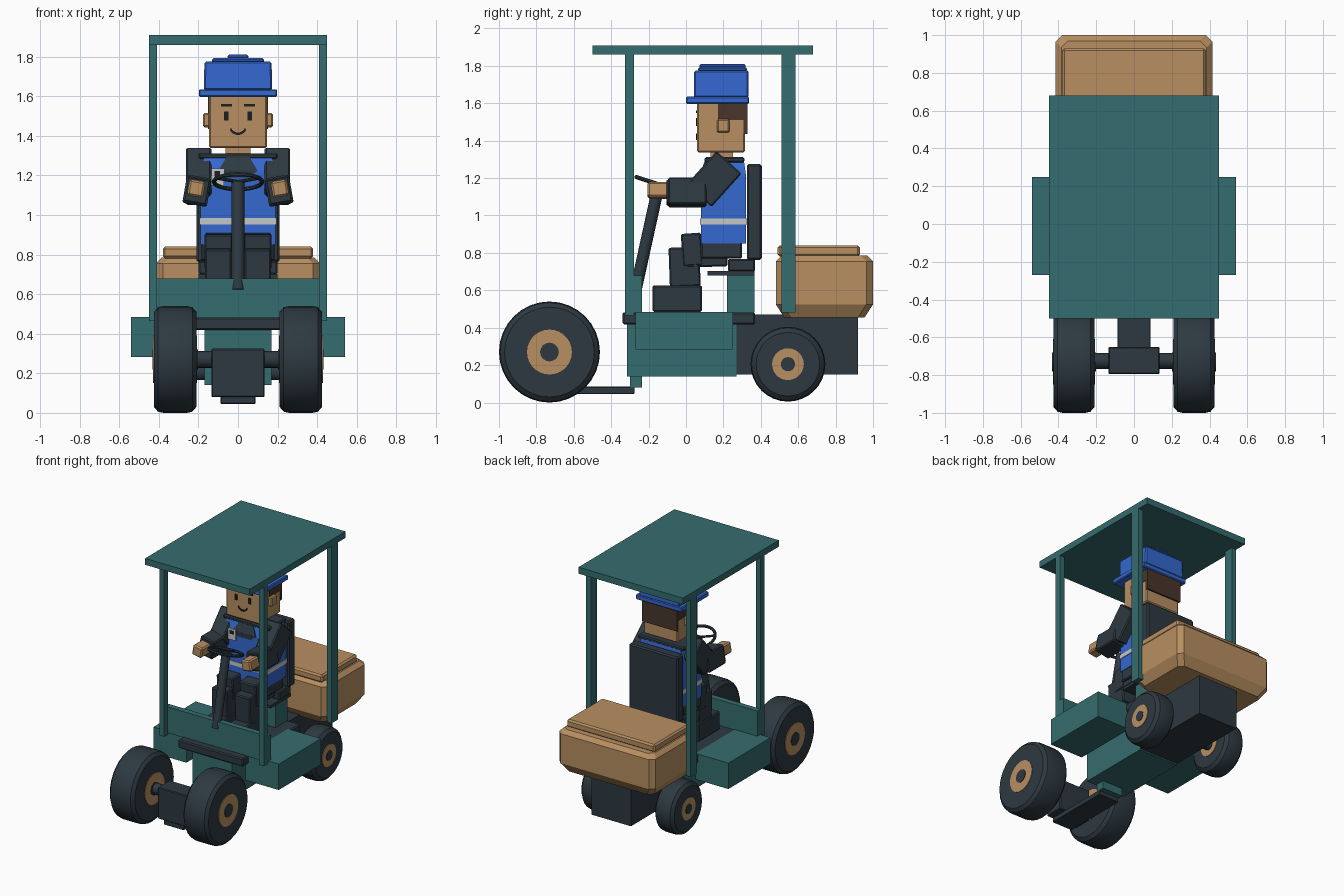
import bpy, bmesh, math
from mathutils import Vector, Matrix

if "Cube" in bpy.data.objects:
    bpy.data.objects.remove(bpy.data.objects["Cube"])


def material(name, r, g, b):
    m = bpy.data.materials.new(name)
    lin = [((c / 255 + 0.055) / 1.055) ** 2.4 for c in (r, g, b)]
    m.diffuse_color = (*lin, 1)
    m.use_nodes = True
    m.node_tree.nodes["Principled BSDF"].inputs["Base Color"].default_value = m.diffuse_color
    return m


TEAL = material("teal_paint", 53, 108, 110)
DARK = material("dark_slate", 45, 57, 65)
TAN = material("tan", 184, 143, 97)
BLUE = material("blue_cloth", 52, 104, 208)
HAIR = material("brown_hair", 72, 53, 43)
SILVER = material("silver_stripe", 196, 200, 202)
BLACK = material("black_ink", 28, 30, 34)


def finish(name, bm, mat, bevel=0.0, smooth=False):
    bmesh.ops.recalc_face_normals(bm, faces=bm.faces)
    me = bpy.data.meshes.new(name)
    bm.to_mesh(me)
    bm.free()
    me.materials.append(mat)
    ob = bpy.data.objects.new(name, me)
    bpy.context.collection.objects.link(ob)
    if bevel:
        mod = ob.modifiers.new("bevel", 'BEVEL')
        mod.width, mod.segments = bevel, 1
    if smooth:
        bpy.ops.object.select_all(action='DESELECT')
        ob.select_set(True)
        bpy.context.view_layer.objects.active = ob
        bpy.ops.object.shade_smooth_by_angle(angle=math.radians(25))
    return ob


def box(name, x, y, z, mat, bevel=0.0, rot=None):
    """Box from (min, max) ranges, optionally turned about its centre."""
    bm = bmesh.new()
    size = [r[1] - r[0] for r in (x, y, z)]
    mid = Vector([(r[0] + r[1]) / 2 for r in (x, y, z)])
    m = Matrix.Translation(mid)
    if rot:
        m = m @ Matrix.Rotation(math.radians(rot[0]), 4, rot[1])
    bmesh.ops.create_cube(bm, size=1, matrix=m @ Matrix.Diagonal((*size, 1)))
    return finish(name, bm, mat, bevel)


def pair(name, x, y, z, mat, bevel=0.0, rot=None):
    """The same box on both sides of the centre plane."""
    box(name + "_right", x, y, z, mat, bevel, rot)
    if rot and rot[1] in 'YZ':
        rot = (-rot[0], rot[1])
    box(name + "_left", (-x[1], -x[0]), y, z, mat, bevel, rot)


def rod(name, a, b, r, mat, seg=20):
    a, b = Vector(a), Vector(b)
    bm = bmesh.new()
    m = Matrix.Translation((a + b) / 2) @ (b - a).to_track_quat('Z', 'Y').to_matrix().to_4x4()
    bmesh.ops.create_cone(bm, cap_ends=True, segments=seg, radius1=r, radius2=r,
                          depth=(b - a).length, matrix=m)
    return finish(name, bm, mat, 0, True)


def loft(name, rings, mat, bevel=0.0):
    """Join closed rings of points and cap both ends."""
    bm = bmesh.new()
    vs = [[bm.verts.new(p) for p in ring] for ring in rings]
    n = len(vs[0])
    for lo, hi in zip(vs, vs[1:]):
        for i in range(n):
            bm.faces.new((lo[i], lo[(i + 1) % n], hi[(i + 1) % n], hi[i]))
    bm.faces.new(vs[0])
    bm.faces.new(vs[-1])
    return finish(name, bm, mat, bevel)


def plate(name, pts, y0, y1, mat):
    """Thin plate from an outline in x and z."""
    return loft(name, [[(x, y, z) for x, z in pts] for y in (y0, y1)], mat)


def wheel(name, side, y, z, r, x0, x1, hub, cap):
    c, seg = 0.03, 32
    prof = [(x0, r - c), (x0 + c * 0.7, r - 0.006), (x0 + c * 1.6, r),
            (x1 - c * 1.6, r), (x1 - c * 0.7, r - 0.006), (x1, r - c)]
    rings = [[(side * x, y + rr * math.cos(t), z + rr * math.sin(t))
              for t in [2 * math.pi * i / seg for i in range(seg)]] for x, rr in prof]
    tyre = loft(name + "_tyre", rings, DARK)
    bpy.ops.object.select_all(action='DESELECT')
    tyre.select_set(True)
    bpy.context.view_layer.objects.active = tyre
    bpy.ops.object.shade_smooth_by_angle(angle=math.radians(25))
    rod(name + "_hub", (side * (x0 - 0.004), y, z), (side * (x1 + 0.004), y, z), hub, TAN, 28)
    rod(name + "_cap", (side * (x0 - 0.008), y, z), (side * (x1 + 0.008), y, z), cap, DARK)


# Wheels and axles
for s, side in ((1, "right"), (-1, "left")):
    wheel("front_wheel_" + side, s, -0.73, 0.27, 0.27, 0.21, 0.425, 0.12, 0.05)
    wheel("rear_wheel_" + side, s, 0.545, 0.205, 0.2, 0.235, 0.40, 0.085, 0.038)
rod("front_axle", (-0.25, -0.725, 0.27), (0.25, -0.725, 0.27), 0.042, DARK)
rod("rear_axle", (-0.27, 0.545, 0.205), (0.27, 0.545, 0.205), 0.04, DARK)
box("axle_block", (-0.135, 0.135), (-0.795, -0.65), (0.08, 0.325), DARK, 0.006)
box("drawbar", (-0.088, 0.088), (-0.79, -0.275), (0.045, 0.085), DARK, 0.004)
box("drawbar_mount", (-0.088, 0.088), (-0.30, -0.235), (0.08, 0.15), TEAL)

# Chassis and body
box("central_body", (-0.17, 0.17), (-0.315, 0.27), (0.14, 0.43), TEAL)
box("rear_chassis", (-0.17, 0.17), (0.27, 0.92), (0.15, 0.47), DARK)
box("floor_slab", (-0.28, 0.28), (-0.34, 0.37), (0.418, 0.482), DARK, 0.008)
pair("side_box", (0.255, 0.54), (-0.27, 0.25), (0.283, 0.485), TEAL)
box("front_panel", (-0.45, 0.45), (-0.28, -0.235), (0.478, 0.68), TEAL)

# Canopy
box("roof", (-0.45, 0.45), (-0.50, 0.68), (1.86, 1.91), TEAL)
pair("front_post", (0.41, 0.45), (-0.325, -0.277), (0.465, 1.86), TEAL)
pair("rear_post", (0.41, 0.45), (0.51, 0.585), (0.48, 1.86), TEAL)

# Seat
box("seat_base", (-0.17, 0.17), (0.22, 0.365), (0.48, 0.70), TEAL)
box("seat_pan", (-0.2, 0.2), (0.115, 0.365), (0.68, 0.702), DARK)
box("seat_cushion", (-0.2, 0.2), (0.225, 0.37), (0.70, 0.768), DARK, 0.008)
box("seat_back", (-0.21, 0.21), (0.325, 0.405), (0.762, 1.275), DARK, 0.01)

# Rear storage trunk with tapered bottom and chamfered corners
def octagon(z, inset):
    w, y0, y1, c = 0.415 - inset, 0.48 + inset, 1.0 - inset, 0.035
    return [(-w + c, y0, z), (w - c, y0, z), (w, y0 + c, z), (w, y1 - c, z),
            (w - c, y1, z), (-w + c, y1, z), (-w, y1 - c, z), (-w, y0 + c, z)]


loft("trunk", [octagon(0.455, 0.045), octagon(0.525, 0.0),
               octagon(0.755, 0.0), octagon(0.785, 0.03)], TAN)
box("trunk_lid", (-0.38, 0.38), (0.49, 0.93), (0.78, 0.84), TAN, 0.012)

# Steering
rod("steering_column", (0, -0.265, 0.62), (0, -0.145, 1.165), 0.032, DARK)
tilt = Matrix.Translation((0, -0.15, 1.168)) @ Matrix.Rotation(math.radians(-18), 4, 'X')
seg, tube = 32, 8
bm = bmesh.new()
rim = [[bm.verts.new(tilt @ Vector((
    (0.122 + 0.011 * math.cos(v)) * math.cos(u), (0.122 + 0.011 * math.cos(v)) * math.sin(u),
    0.011 * math.sin(v)))) for v in [2 * math.pi * j / tube for j in range(tube)]]
    for u in [2 * math.pi * i / seg for i in range(seg)]]
for i in range(seg):
    for j in range(tube):
        k, l = (i + 1) % seg, (j + 1) % tube
        bm.faces.new((rim[i][j], rim[k][j], rim[k][l], rim[i][l]))
finish("steering_rim", bm, DARK, 0, True)
for i in range(3):
    a = math.radians(90 + 120 * i)
    rod("steering_spoke_%d" % i, tilt @ Vector((0, 0, 0)),
        tilt @ Vector((0.12 * math.cos(a), 0.12 * math.sin(a), 0)), 0.009, DARK, 8)

# Driver legs
pair("foot", (0.028, 0.17), (-0.18, 0.085), (0.485, 0.627), DARK, 0.008)
pair("shin", (0.032, 0.166), (-0.09, 0.075), (0.62, 0.83), DARK, 0.008, (2, 'X'))
pair("knee", (0.028, 0.17), (-0.022, 0.085), (0.73, 0.905), DARK, 0.008, (4, 'X'))
pair("thigh", (0.03, 0.168), (0.0, 0.22), (0.725, 0.87), DARK, 0.008, (2, 'X'))
box("hips", (-0.185, 0.185), (0.08, 0.30), (0.77, 0.86), DARK, 0.008)

# Driver torso: vest with reflective stripe, collar and chest badge
def rect(w, y0, y1, z):
    return [(-w, y0, z), (w, y0, z), (w, y1, z), (-w, y1, z)]


loft("vest", [rect(0.19, 0.08, 0.32, 0.85), rect(0.19, 0.08, 0.32, 1.22),
              rect(0.17, 0.105, 0.31, 1.29)], BLUE)
box("vest_stripe", (-0.195, 0.195), (0.075, 0.325), (0.953, 0.985), SILVER)
box("shoulder_yoke", (-0.2, 0.2), (0.10, 0.312), (1.283, 1.312), DARK, 0.008)
plate("shirt_opening", [(-0.10, 1.225), (-0.055, 1.19), (0.055, 1.19), (0.10, 1.225)],
      0.074, 0.082, DARK)
loft("shirt_upper", [[(-0.10, y, 1.222), (0.10, y, 1.222), (0.06, y + 0.026, 1.29),
                      (-0.06, y + 0.026, 1.29)] for y in (0.074, 0.083)], DARK)
plate("chest_badge", [(-0.135, 1.15), (-0.07, 1.15), (-0.07, 1.235), (-0.135, 1.235)],
      0.071, 0.08, SILVER)
plate("badge_mark", [(-0.12, 1.195), (-0.09, 1.195), (-0.09, 1.222), (-0.12, 1.222)],
      0.069, 0.075, BLACK)

# Driver arms and hands
pair("upper_arm", (0.135, 0.262), (0.06, 0.24), (1.075, 1.315), DARK, 0.008, (-42, 'X'))
pair("forearm", (0.145, 0.27), (-0.095, 0.11), (1.05, 1.195), DARK, 0.008, (-10, 'Y'))
pair("cuff", (0.152, 0.263), (-0.105, -0.07), (1.062, 1.183), DARK, 0.004, (-10, 'Y'))
pair("hand", (0.17, 0.252), (-0.205, -0.09), (1.093, 1.175), TAN, 0.01, (-10, 'Y'))

# Driver head
box("neck", (-0.062, 0.062), (0.13, 0.25), (1.30, 1.345), TAN)
box("head", (-0.146, 0.146), (0.06, 0.315), (1.338, 1.605), TAN, 0.008)
pair("ear", (0.14, 0.177), (0.165, 0.232), (1.443, 1.515), TAN, 0.008)
pair("side_hair", (0.14, 0.151), (0.172, 0.32), (1.51, 1.605), HAIR)
box("back_hair", (-0.151, 0.151), (0.308, 0.328), (1.435, 1.605), HAIR)
pair("eye", (0.048, 0.07), (0.054, 0.062), (1.478, 1.522), BLACK)
pair("eyebrow", (0.03, 0.087), (0.054, 0.062), (1.548, 1.562), BLACK)
arc = [math.radians(205 + 13 * i) for i in range(11)]
smile = [(0.046 * math.cos(a), 1.45 + 0.046 * math.sin(a)) for a in arc]
smile += [(0.038 * math.cos(a), 1.455 + 0.038 * math.sin(a)) for a in reversed(arc)]
plate("smile", smile, 0.054, 0.062, BLACK)

# Cap
box("cap_brim", (-0.198, 0.198), (0.0, 0.337), (1.597, 1.635), BLUE, 0.006)
loft("cap_crown", [rect(0.172, 0.042, 0.335, 1.63), rect(0.17, 0.044, 0.335, 1.775)], BLUE, 0.008)
box("cap_top", (-0.132, 0.132), (0.065, 0.325), (1.77, 1.793), BLUE, 0.008)
box("cap_ridge", (-0.052, 0.052), (0.072, 0.318), (1.79, 1.81), BLUE, 0.006)
